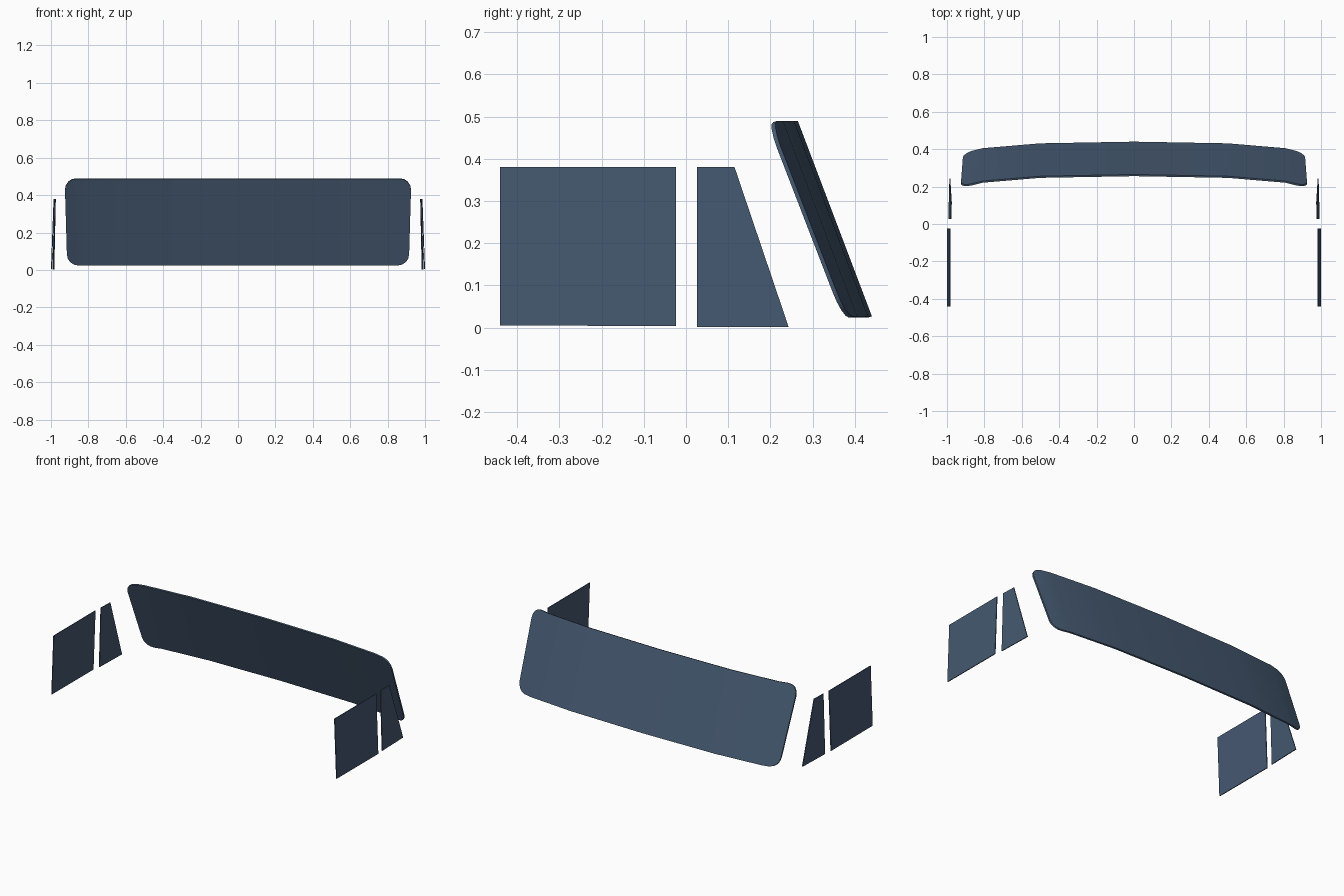
import bpy, bmesh, math
from mathutils import Vector

if "Cube" in bpy.data.objects:
    bpy.data.objects.remove(bpy.data.objects["Cube"])

glass = bpy.data.materials.new("tinted_glass")
glass.diffuse_color = (0.06, 0.1, 0.165, 1)
glass.use_nodes = True
glass.node_tree.nodes["Principled BSDF"].inputs["Base Color"].default_value = glass.diffuse_color


def plate(name, bm, shift):
    """Give a sheet thickness by extruding it along shift."""
    res = bmesh.ops.extrude_face_region(bm, geom=bm.faces[:], use_keep_orig=True)
    for v in [g for g in res["geom"] if isinstance(g, bmesh.types.BMVert)]:
        v.co += Vector(shift)
    bmesh.ops.recalc_face_normals(bm, faces=bm.faces[:])
    me = bpy.data.meshes.new(name)
    bm.to_mesh(me)
    bm.free()
    me.materials.append(glass)
    ob = bpy.data.objects.new(name, me)
    bpy.context.collection.objects.link(ob)
    bpy.context.view_layer.objects.active = ob
    ob.select_set(True)
    bpy.ops.object.shade_smooth_by_angle(angle=math.radians(30))
    ob.select_set(False)
    return ob


# Windscreen: rounded outline, split into strips, raked and bowed
R = 0.06
outline = []
corners = [(0.915, 0.027, 1, -1), (0.925, 0.49, 1, 1),
           (-0.925, 0.49, -1, 1), (-0.915, 0.027, -1, -1)]
for i, (x, z, sx, sz) in enumerate(corners):
    for k in range(5):
        a = math.radians(-90 + 90 * i + 22.5 * k)
        outline.append((x - sx * R + R * math.cos(a), 0, z - sz * R + R * math.sin(a)))
bm = bmesh.new()
bm.faces.new([bm.verts.new(p) for p in outline])
for cut in (-0.81, -0.5, 0, 0.5, 0.81):
    bmesh.ops.bisect_plane(bm, geom=bm.verts[:] + bm.edges[:] + bm.faces[:],
                           plane_co=(cut, 0, 0), plane_no=(1, 0, 0))
bow = [(0, 0), (0.5, 0.009), (0.81, 0.035), (0.93, 0.065)]
for v in bm.verts:
    ax = abs(v.co.x)
    for (x0, b0), (x1, b1) in zip(bow, bow[1:]):
        if ax <= x1 + 1e-5:
            drop = b0 + (b1 - b0) * (ax - x0) / (x1 - x0)
            break
    v.co.y = 0.441 - 0.379 * (v.co.z - 0.025) - drop
plate("windscreen", bm, (0, -0.009, -0.003))

# Side windows: flat panes leaning slightly inward, one set per side
panes = {
    "door_window": [(1.0, -0.44, 0.005), (1.0, -0.024, 0.004),
                    (0.986, -0.024, 0.38), (0.986, -0.44, 0.38)],
    "quarter_window": [(0.993, 0.026, 0.002), (0.987, 0.243, 0.002),
                       (0.979, 0.115, 0.38), (0.982, 0.026, 0.38)],
}
for side, s in (("right", 1), ("left", -1)):
    for name, pts in panes.items():
        bm = bmesh.new()
        bm.faces.new([bm.verts.new((s * x, y, z)) for x, y, z in pts])
        plate(f"{name}_{side}", bm, (-s * 0.005, 0, 0))
